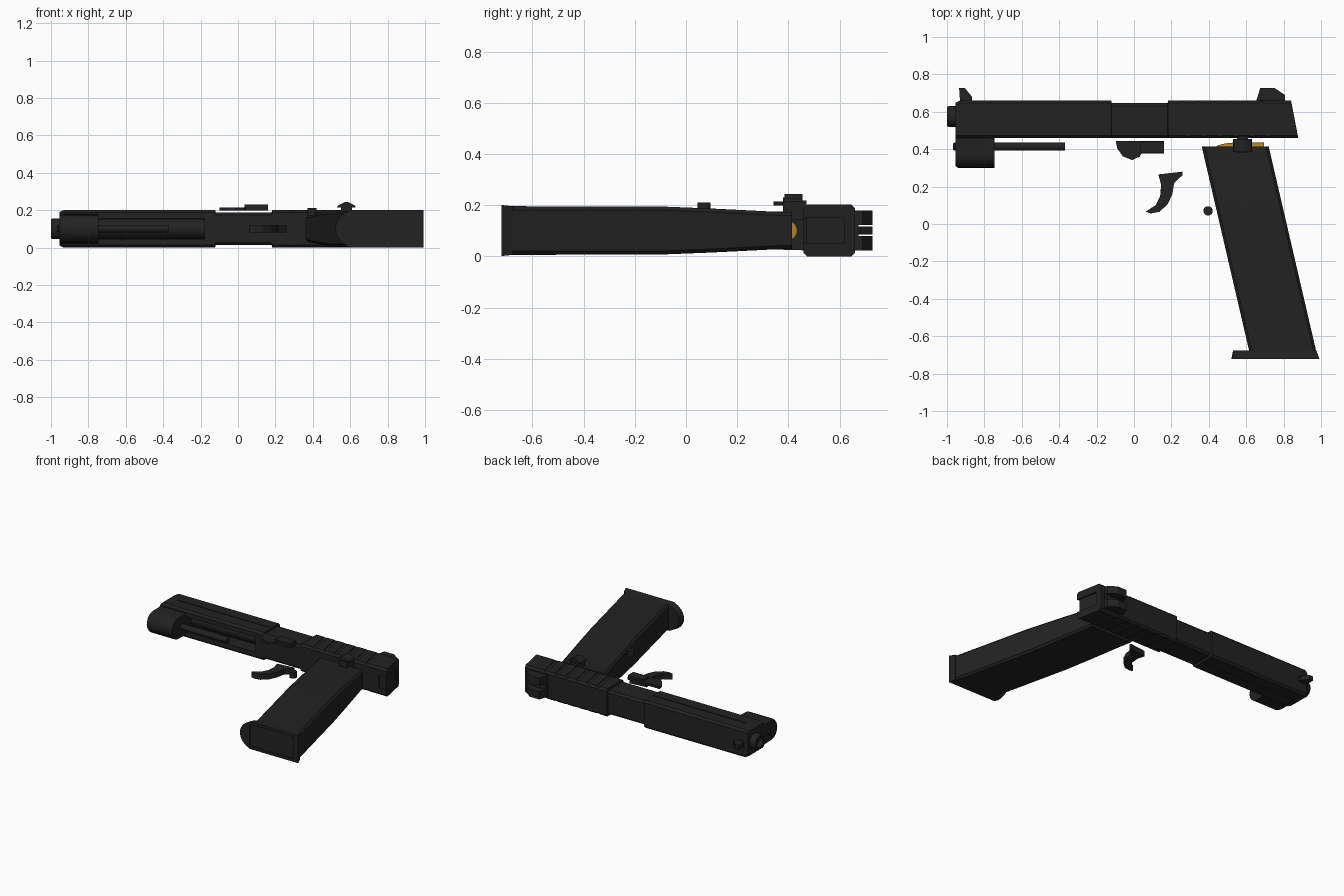
import bpy, bmesh, math
from mathutils import Vector, Matrix

old = bpy.data.objects.get("Cube")
if old:
    bpy.data.objects.remove(old, do_unlink=True)

MID = 0.108  # centre plane of the model, which lies on its side


def make_material(name, rgb, rough):
    m = bpy.data.materials.new(name)
    m.use_nodes = True
    m.diffuse_color = (*rgb, 1)
    shader = m.node_tree.nodes["Principled BSDF"]
    shader.inputs["Base Color"].default_value = (*rgb, 1)
    shader.inputs["Roughness"].default_value = rough
    return m


BLACK = make_material("matte black", (0.016, 0.016, 0.016), 0.6)
BRASS = make_material("brass", (0.45, 0.22, 0.015), 0.4)


def finish(name, bm, mat=BLACK, smooth=False):
    bmesh.ops.recalc_face_normals(bm, faces=bm.faces)
    me = bpy.data.meshes.new(name)
    bm.to_mesh(me)
    bm.free()
    me.materials.append(mat)
    ob = bpy.data.objects.new(name, me)
    bpy.context.collection.objects.link(ob)
    if smooth:
        bpy.ops.object.select_all(action='DESELECT')
        ob.select_set(True)
        bpy.context.view_layer.objects.active = ob
        bpy.ops.object.shade_smooth_by_angle(angle=math.radians(35))
    return ob


def loft(name, rings, mat=BLACK, smooth=False):
    """Skin equal-length rings of points and cap both ends."""
    bm = bmesh.new()
    vs = [[bm.verts.new(p) for p in r] for r in rings]
    n = len(vs[0])
    for a, b in zip(vs, vs[1:]):
        for i in range(n):
            j = (i + 1) % n
            bm.faces.new((a[i], a[j], b[j], b[i]))
    bm.faces.new(vs[0])
    bm.faces.new(vs[-1])
    return finish(name, bm, mat, smooth)


def prism(name, pts, z0, z1, smooth=False):
    return loft(name, [[(x, y, z) for x, y in pts] for z in (z0, z1)], smooth=smooth)


def lathe_x(name, profile, y, z, mat=BLACK, n=24):
    """Round part along x from (x, radius) pairs."""
    ang = [2 * math.pi * i / n for i in range(n)]
    return loft(name, [[(x, y + r * math.cos(a), z + r * math.sin(a)) for a in ang]
                       for x, r in profile], mat, True)


def box_ring(a0, a1, b0, b1, c):
    """Rectangle with chamfered corners."""
    return [(a0 + c, b0), (a1 - c, b0), (a1, b0 + c), (a1, b1 - c),
            (a1 - c, b1), (a0 + c, b1), (a0, b1 - c), (a0, b0 + c)]


def add_box(bm, x0, x1, y0, y1, z0, z1, shear=0):
    mat = Matrix.Translation(((x0 + x1) / 2, (y0 + y1) / 2, (z0 + z1) / 2))
    mat = mat @ Matrix.Diagonal((x1 - x0, y1 - y0, z1 - z0, 1))
    for v in bmesh.ops.create_cube(bm, size=1, matrix=mat)["verts"]:
        v.co.x += shear * (0.66 - v.co.y)


def cut(ob, bm):
    """Subtract the boxes in bm from ob, then drop the cutter."""
    tool = finish("cutter", bm)
    tool.hide_render = True
    mod = ob.modifiers.new("cut", 'BOOLEAN')
    mod.operation, mod.object, mod.solver = 'DIFFERENCE', tool, 'EXACT'
    deps = bpy.context.evaluated_depsgraph_get()
    me = bpy.data.meshes.new_from_object(ob.evaluated_get(deps))
    ob.modifiers.clear()
    ob.data = me
    bpy.data.objects.remove(tool, do_unlink=True)


# Slide: chamfered section, slimmer around the chamber, slanted rear
def slide_ring(x, inset, shear=0.0):
    ring = box_ring(0.46, 0.66 - inset, 0.007 + inset, 0.209 - inset, 0.014)
    return [(x + shear * (0.66 - y), y, z) for y, z in ring]


slide = loft("slide", [
    slide_ring(-0.955, 0.012), slide_ring(-0.93, 0), slide_ring(-0.122, 0),
    slide_ring(-0.12, 0.014), slide_ring(0.18, 0.014), slide_ring(0.182, 0),
    slide_ring(0.84, 0, 0.19)])

cuts = bmesh.new()
add_box(cuts, -0.745, -0.18, 0.40, 0.575, 0.053, 0.163)      # barrel channel
add_box(cuts, 0.78, 0.95, 0.44, 0.62, 0.06, 0.156, 0.19)     # rear panel
for side in (-1, 1):
    z = MID + side * 0.105
    add_box(cuts, -0.88, -0.13, 0.556, 0.563, z - 0.01, z + 0.01)  # side groove
    for i in range(6):                                       # rear serrations
        x = 0.24 + i * 0.085
        add_box(cuts, x, x + 0.025, 0.47, 0.70, z - 0.009, z + 0.009, 0.19)
cut(slide, cuts)
panel = bmesh.new()
add_box(panel, 0.76, 0.83, 0.47, 0.62, 0.06, 0.156, 0.19)
finish("rear_plate", panel)

# Barrel, with a hollow muzzle, and recoil rod
lathe_x("barrel", [(-0.97, 0.036), (-1.0, 0.036), (-1.0, 0.05), (-0.99, 0.056),
                   (-0.95, 0.056), (-0.95, 0.053), (-0.17, 0.053)], 0.575, MID)
lathe_x("recoil_rod", [(-0.968, 0.015), (-0.96, 0.021), (-0.37, 0.021)], 0.414, MID, n=16)

# Rounded lug under the muzzle
lug = [(0.49, 0.19), (0.45, 0.185)]
lug += [(0.375 - 0.075 * math.sin(t), MID + 0.075 * math.cos(t))
        for t in [math.pi * i / 12 for i in range(13)]]
lug += [(0.45, 0.031), (0.49, 0.026)]
loft("front_lug", [[(x, 0.47 + (y - 0.47) * s, MID + (z - MID) * s) for y, z in lug]
                   for x, s in ((-0.955, 0.94), (-0.94, 1), (-0.745, 1))], smooth=True)

# Sights
prism("front_sight", [(-0.93, 0.65), (-0.935, 0.728), (-0.905, 0.728),
                      (-0.866, 0.68), (-0.866, 0.65)], MID - 0.016, MID + 0.016)
rear = [(0.652, 0.65), (0.675, 0.728), (0.75, 0.728), (0.807, 0.69), (0.807, 0.65)]
for side, label in ((-1, "right"), (1, "left")):
    prism("rear_sight_" + label, rear, MID + side * 0.022, MID + side * 0.078)
prism("rear_sight_base", [(0.652, 0.65), (0.658, 0.675), (0.807, 0.675), (0.807, 0.65)],
      MID - 0.06, MID + 0.06)


# Grip: leaning, tapering towards the top
def grip_ring(y, half):
    lean = (0.415 - y) * 0.232
    return [(x, y, z) for x, z in
            box_ring(0.362 + lean, 0.72 + lean, MID - half, MID + half, 0.014)]


loft("grip", [grip_ring(y, h) for y, h in
              ((-0.70, 0.095), (-0.1, 0.094), (0.1, 0.086), (0.34, 0.074), (0.415, 0.072))])


# Base with a rounded front lip and a recessed floor
def base_ring(y, front, back, half):
    arc = [math.radians(a) for a in range(-60, 61, 15)]
    pts = [(front + 0.08 * (1 - math.cos(a)) * 2, MID - half * math.sin(a) / math.sin(arc[-1]))
           for a in arc]
    return [(x, y, z) for x, z in pts + [(back, MID - half), (back, MID + half)]]


base = loft("grip_base", [base_ring(-0.722, 0.52, 0.992, 0.1),
                          base_ring(-0.676, 0.53, 0.975, 0.095)])
floor = bmesh.new()
add_box(floor, 0.60, 0.955, -0.75, -0.714, 0.028, 0.188)
cut(base, floor)

# Cartridge showing at the top of the grip
lathe_x("cartridge", [(0.695, 0.038), (0.53, 0.038), (0.49, 0.034), (0.45, 0.024),
                      (0.42, 0.006)], 0.397, MID, BRASS)

# Trigger: crescent swept between two curves
outer = [(0.13, 0.265), (0.145, 0.21), (0.14, 0.15), (0.115, 0.10), (0.062, 0.066)]
inner = [(0.09, 0.056), (0.135, 0.065), (0.18, 0.105), (0.205, 0.16),
         (0.215, 0.22), (0.26, 0.262), (0.26, 0.28)]
prism("trigger", outer + inner, MID - 0.02, MID + 0.02)

# Slide stop on the left side: plate with a thumb pad
stop = [(-0.098, 0.445), (-0.09, 0.405), (-0.06, 0.362), (-0.01, 0.342),
        (0.03, 0.36), (0.04, 0.376), (0.16, 0.376), (0.16, 0.445)]
prism("slide_stop", stop, 0.205, 0.222)
prism("slide_stop_pad", [(0.035, 0.38), (0.16, 0.38), (0.16, 0.44), (0.035, 0.44)],
      0.22, 0.237)

# Safety lever: ridged pad on a short stem
loft("safety_lever", [[(x, y, z) for x, z in
                       ((0.53, 0.222), (0.63, 0.222), (0.625, 0.232), (0.59, 0.25),
                        (0.57, 0.25), (0.535, 0.232))] for y in (0.385, 0.455)])
prism("safety_stem", [(0.55, 0.38), (0.61, 0.38), (0.61, 0.47), (0.55, 0.47)], 0.15, 0.225)

# Magazine release button on the left side
ang = [2 * math.pi * i / 20 for i in range(20)]
prism("release_button", [(0.396 + 0.025 * math.cos(a), 0.07 + 0.025 * math.sin(a))
                         for a in ang], 0.175, 0.218, smooth=True)

# Rest the model on the ground
bpy.context.view_layer.update()
parts = [o for o in bpy.context.collection.objects if o.type == 'MESH']
low = min((o.matrix_world @ v.co).z for o in parts for v in o.data.vertices)
for o in parts:
    o.location.z -= low
